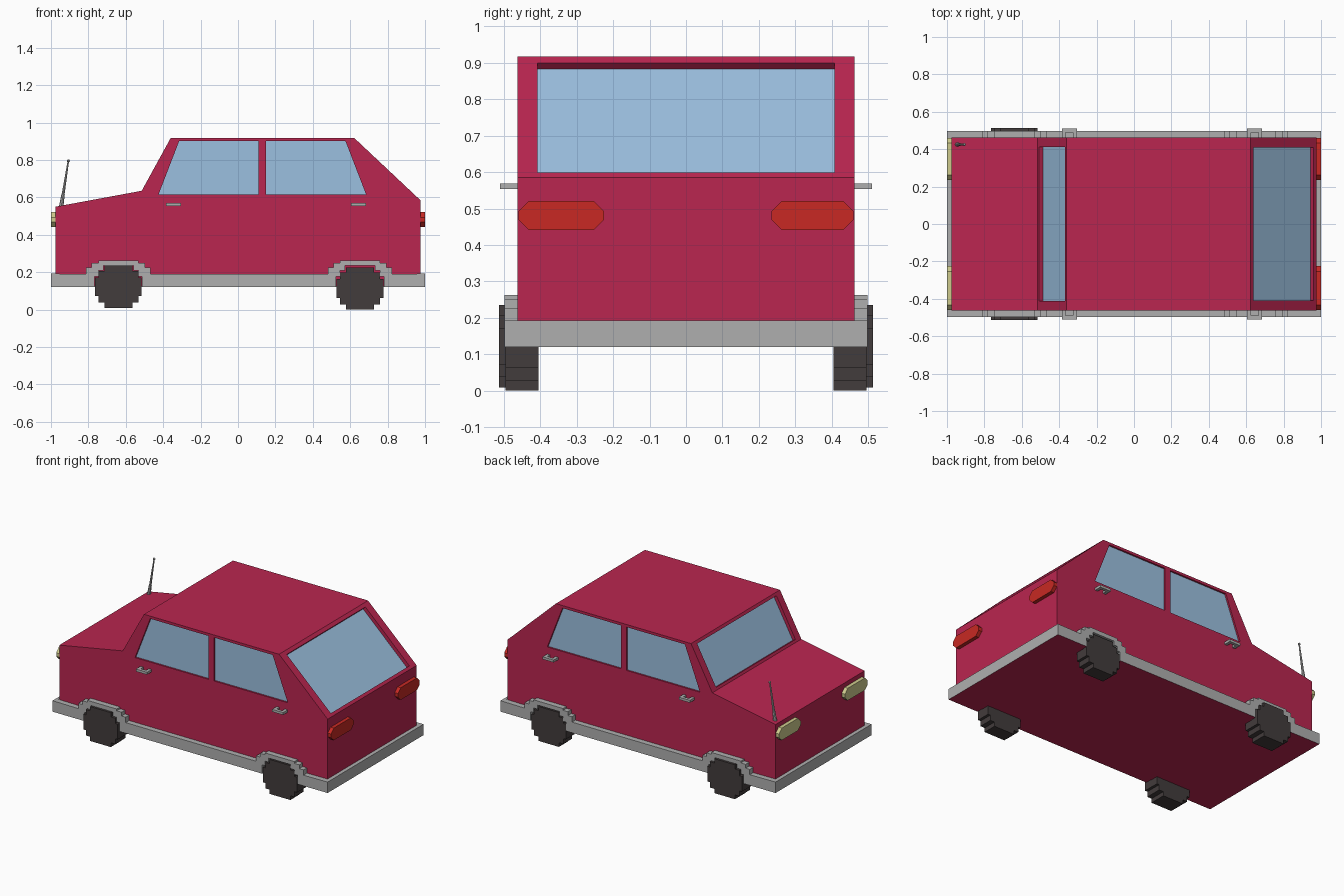
import bpy, bmesh, math
from mathutils import Vector

if "Cube" in bpy.data.objects:
    bpy.data.objects.remove(bpy.data.objects["Cube"])


def material(name, r, g, b):
    m = bpy.data.materials.new(name)
    m.diffuse_color = (r, g, b, 1)
    m.use_nodes = True
    m.node_tree.nodes["Principled BSDF"].inputs["Base Color"].default_value = m.diffuse_color
    return m


RED = material("body crimson", 0.49, 0.019, 0.08)
GLASS = material("window blue", 0.33, 0.53, 0.745)
GREY = material("trim grey", 0.43, 0.43, 0.43)
BLACK = material("tyre black", 0.055, 0.045, 0.045)
LAMP_RED = material("tail lamp red", 0.58, 0.022, 0.017)
LAMP_YELLOW = material("headlamp yellow", 0.62, 0.60, 0.27)


def prism(name, pts, vec, *mats):
    """Extrude a planar 3D outline along vec."""
    bm = bmesh.new()
    a = [bm.verts.new(p) for p in pts]
    b = [bm.verts.new(Vector(p) + Vector(vec)) for p in pts]
    n = len(a)
    bm.faces.new(a)
    bm.faces.new(b[::-1])
    for i in range(n):
        bm.faces.new((a[i], b[i], b[(i + 1) % n], a[(i + 1) % n]))
    bmesh.ops.recalc_face_normals(bm, faces=bm.faces)
    me = bpy.data.meshes.new(name)
    bm.to_mesh(me)
    bm.free()
    for m in mats:
        me.materials.append(m)
    ob = bpy.data.objects.new(name, me)
    bpy.context.collection.objects.link(ob)
    return ob


def side(outline, y):
    return [(x, y, z) for x, z in outline]


def box(name, x0, x1, y0, y1, z0, z1, *mats):
    return prism(name, side([(x0, z0), (x1, z0), (x1, z1), (x0, z1)], y0), (0, y1 - y0, 0), *mats)


# Body shell
W = 0.462
shell = [(-0.975, 0.125), (-0.975, 0.55), (-0.515, 0.635), (-0.36, 0.917),
         (0.622, 0.917), (0.975, 0.585), (0.975, 0.125)]
body = prism("car_body", side(shell, -W), (0, 2 * W, 0), RED)


# Recessed windows: cut a pocket, lay a thin pane on its floor
def window(name, pts, normal, depth):
    n = Vector(normal).normalized()
    pts = [Vector(p) for p in pts]
    cutter = prism("cutter", [p - n * depth for p in pts], n * (depth + 0.02), RED)
    cutter.hide_render = True
    mod = body.modifiers.new("pocket", "BOOLEAN")
    mod.operation, mod.solver, mod.object = "DIFFERENCE", "EXACT", cutter
    bpy.context.view_layer.objects.active = body
    bpy.ops.object.modifier_apply(modifier=mod.name)
    bpy.data.objects.remove(cutter)
    prism(name, [p - n * (depth + 0.001) for p in pts], n * 0.004, GLASS)


def slope_quad(lo, hi, z0, z1, half):
    at = lambda z: lo[0] + (hi[0] - lo[0]) * (z - lo[1]) / (hi[1] - lo[1])
    return [(at(z0), -half, z0), (at(z0), half, z0), (at(z1), half, z1), (at(z1), -half, z1)]


window("windshield", slope_quad(shell[2], shell[3], 0.65, 0.9, 0.412), (-0.282, 0, 0.155), 0.025)
window("rear_window", slope_quad(shell[5], shell[4], 0.599, 0.9, 0.408), (0.332, 0, 0.353), 0.027)
front_pane = [(-0.425, 0.615), (0.11, 0.615), (0.11, 0.9), (-0.315, 0.9)]
rear_pane = [(0.15, 0.615), (0.685, 0.615), (0.575, 0.9), (0.15, 0.9)]
for s, label in ((-1, "right"), (1, "left")):
    window(f"front_door_window_{label}", side(front_pane, s * W), (0, s, 0), 0.014)
    window(f"rear_door_window_{label}", side(rear_pane, s * W), (0, s, 0), 0.014)

# Bumper belt with stepped wheel arches
AXLES = (-0.64, 0.652)
arch_top = [(0.172, 0.19), (0.172, 0.225), (0.142, 0.225), (0.142, 0.25), (0.107, 0.25), (0.107, 0.262)]
notch = [(0.128, 0.12), (0.128, 0.178), (0.107, 0.178), (0.107, 0.208), (0.08, 0.208), (0.08, 0.235)]


def span(half, cx):
    return [(cx - w, z) for w, z in half] + [(cx + w, z) for w, z in reversed(half)]


upper = [p for cx in AXLES for p in span(arch_top, cx)]
lower = [p for cx in AXLES for p in span(notch, cx)]
belt = [(-1, 0.12), (-1, 0.192)] + upper + [(1, 0.192), (1, 0.12)] + lower[::-1]
parts = [box("bumper_belt", -1, 1, -0.46, 0.46, 0.12, 0.192, GREY, RED)]
for s, label in ((-1, "right"), (1, "left")):
    parts.append(prism(f"side_sill_{label}", side(belt, s * 0.46), (0, s * 0.038, 0), GREY, RED))
for ob in parts:  # underside is body coloured
    for f in ob.data.polygons:
        if f.normal.z < -0.9 and f.center.z < 0.13:
            f.material_index = 1

# Stepped wheels
quarter = [(0.125, 0.05), (0.107, 0.05), (0.107, 0.085), (0.075, 0.085), (0.075, 0.113)]
ring = (quarter + [(-x, z) for x, z in quarter[::-1]] + [(-x, -z) for x, z in quarter]
        + [(x, -z) for x, z in quarter[::-1]])
for cx, cz, out, label in ((AXLES[0], 0.122, 0.513, "front"), (AXLES[1], 0.113, 0.495, "rear")):
    for s in (-1, 1):
        prism(f"{label}_wheel", side([(cx + x, cz + z) for x, z in ring], s * 0.405),
              (0, s * (out - 0.405), 0), BLACK)

# Door handles: bar on two posts
for cx in (-0.345, 0.645):
    for s in (-1, 1):
        box("door_handle", cx - 0.04, cx + 0.04, s * 0.49, s * 0.51, 0.553, 0.569, GREY)
        for dx in (-0.03, 0.03):
            box("handle_post", cx + dx - 0.01, cx + dx + 0.01, s * 0.455, s * 0.495, 0.553, 0.569, GREY)


# Lamps: chamfered bars with a bevelled outer face
def lamp(name, x, s, y0, y1, mat):
    c, z0, z1 = 0.028, 0.441, 0.521
    out = [(y0 + c, z0), (y1 - c, z0), (y1, z0 + c), (y1, z1 - c),
           (y1 - c, z1), (y0 + c, z1), (y0, z1 - c), (y0, z0 + c)]
    prism(name, [(x, y, z) for y, z in out], (s * 0.035, 0, 0), mat)


for y0, y1 in ((0.235, 0.46), (-0.46, -0.225)):
    lamp("tail_lamp", 0.964, 1, y0, y1, LAMP_RED)
    lamp("headlamp", -0.964, -1, y0, y1, LAMP_YELLOW)

# Antenna: tapered rod, thicker foot, ball tip
foot, tip = Vector((-0.947, 0.425, 0.54)), Vector((-0.907, 0.425, 0.795))
d = tip - foot
for name, t0, t1, r0, r1 in (("antenna_foot", 0, 0.3, 0.012, 0.009), ("antenna_rod", 0.25, 1, 0.008, 0.004)):
    bpy.ops.mesh.primitive_cone_add(vertices=8, radius1=r0, radius2=r1, depth=d.length * (t1 - t0),
                                    location=foot + d * (t0 + t1) / 2,
                                    rotation=(0, math.atan2(d.x, d.z), 0))
    bpy.context.object.name = name
    bpy.context.object.data.materials.append(GREY)
bpy.ops.mesh.primitive_uv_sphere_add(segments=8, ring_count=6, radius=0.008, location=tip)
bpy.context.object.name = "antenna_tip"
bpy.context.object.data.materials.append(GREY)
